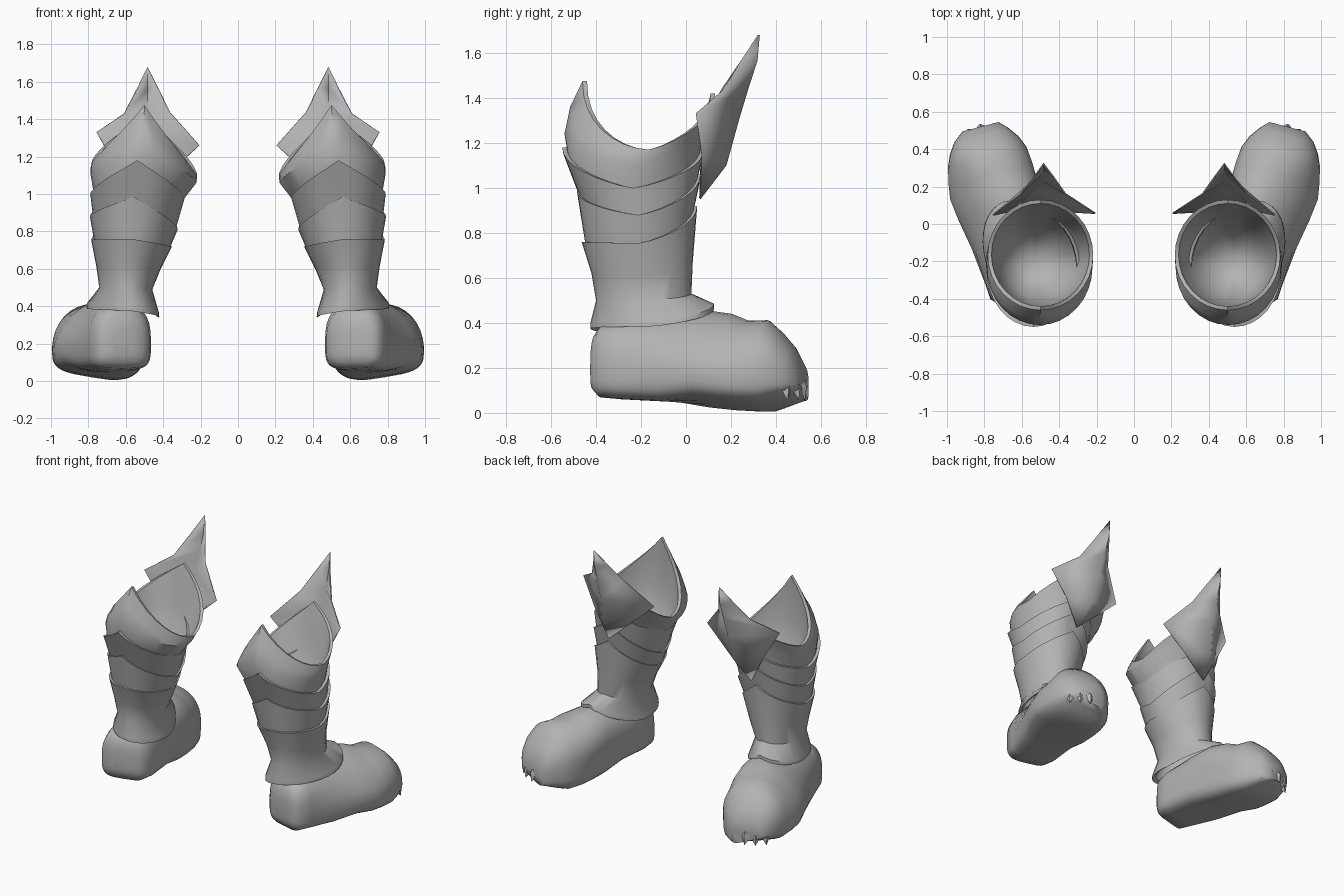
import bpy, bmesh
from math import sin, cos, pi, radians
from mathutils import Vector

cube = bpy.data.objects.get("Cube")
if cube:
    bpy.data.objects.remove(cube)

GREY = (0.45, 0.45, 0.45, 1)
metal = bpy.data.materials.new("plain_grey")
metal.use_nodes = True
metal.diffuse_color = GREY
metal.node_tree.nodes["Principled BSDF"].inputs["Base Color"].default_value = GREY
SEG = 32


def finish(name, bm, angle=45, thickness=0):
    """Turn a bmesh into a smooth part, mirrored to the other boot."""
    bmesh.ops.recalc_face_normals(bm, faces=bm.faces)
    mesh = bpy.data.meshes.new(name)
    bm.to_mesh(mesh)
    bm.free()
    mesh.materials.append(metal)
    ob = bpy.data.objects.new(name, mesh)
    bpy.context.collection.objects.link(ob)
    bpy.ops.object.select_all(action='DESELECT')
    ob.select_set(True)
    bpy.context.view_layer.objects.active = ob
    bpy.ops.object.shade_smooth_by_angle(angle=radians(angle))
    if thickness:
        ob.modifiers.new("thickness", 'SOLIDIFY').thickness = thickness
    ob.modifiers.new("other_boot", 'MIRROR').use_mirror_merge = False


def loft(bm, rings):
    rows = [[bm.verts.new(p) for p in ring] for ring in rings]
    for a, b in zip(rows, rows[1:]):
        n = len(a)
        for i in range(n):
            bm.faces.new((a[i], a[(i + 1) % n], b[(i + 1) % n], b[i]))
    return rows


def collar(cx, cy, rx, ry, front, outer, back, inner, shear=0, peak=1.3):
    """Oval ring whose height varies between front, sides and back."""
    points = []
    for i in range(SEG):
        a = 2 * pi * i / SEG
        x, y = sin(a), -cos(a)
        turn = min(a, 2 * pi - a) / (pi / 2)
        side = outer if x >= 0 else inner
        end, power = (front, peak) if turn < 1 else (back, 1.3)
        z = side + (end - side) * abs(1 - turn) ** power
        points.append((cx + rx * x + shear * ry * y, cy + ry * y, z))
    return points


def inset(ring, gap, drop):
    cx, cy, rx, ry, *heights = ring[:8]
    return (cx, cy, rx - gap, ry - gap, *[h - drop for h in heights], *ring[8:])


def shell(name, rows, bowl=()):
    """Tube from bottom to top with a thick rim, or a closed bowl inside."""
    bm = bmesh.new()
    rim = rows[-1]
    rings = rows + [inset(rim, 0.02, 0)] + list(bowl or [inset(rim, 0.025, 0.05)])
    made = loft(bm, [collar(*r) for r in rings])
    if bowl:
        bm.faces.new(made[-1])
    finish(name, bm)


SHAFT_RIM = (0.57, -0.207, 0.215, 0.257, 0.76, 0.755, 0.92, 0.715)
LOWER_RIM = (0.557, -0.21, 0.235, 0.275, 0.985, 0.88, 1.06, 0.81)
UPPER_RIM = (0.538, -0.235, 0.252, 0.315, 1.18, 1.0, 1.17, 0.975)

# Ankle shaft with a flared hem
shell("ankle_shaft", [
    (0.615, -0.15, 0.165, 0.25, 0.39, 0.4, 0.48, 0.36, 0.15),
    (0.615, -0.15, 0.19, 0.275, 0.375, 0.385, 0.465, 0.34, 0.15),
    (0.615, -0.15, 0.187, 0.275, 0.4, 0.41, 0.485, 0.365, 0.15),
    (0.6, -0.188, 0.142, 0.212, 0.5, 0.5, 0.53, 0.49, 0.05),
    (0.585, -0.195, 0.172, 0.225, 0.62, 0.61, 0.67, 0.6),
    SHAFT_RIM])

# Overlapping shin bands, each rising out of the rim below
shell("lower_band", [inset(SHAFT_RIM, 0.02, 0.03), LOWER_RIM])
shell("upper_band", [inset(LOWER_RIM, 0.02, 0.03), UPPER_RIM])

# Knee cuff with a pointed front and a hollow top
shell("knee_cuff", [
    inset(UPPER_RIM, 0.025, 0.03),
    (0.505, -0.23, 0.283, 0.31, 1.24, 1.1, 1.23, 1.06),
    (0.504, -0.205, 0.284, 0.31, 1.36, 1.14, 1.32, 1.08, 0, 1.6),
    (0.5, -0.165, 0.282, 0.295, 1.475, 1.17, 1.42, 1.1, 0, 1.8),
], bowl=[
    (0.502, -0.175, 0.255, 0.265, 1.38, 1.13, 1.34, 1.07, 0, 1.6),
    (0.51, -0.19, 0.225, 0.24, 1.18, 1.04, 1.16, 1.0),
    (0.52, -0.2, 0.18, 0.2, 1.0, 0.92, 1.0, 0.9),
    (0.53, -0.2, 0.1, 0.12, 0.87, 0.84, 0.87, 0.83),
    (0.53, -0.2, 0.03, 0.04, 0.82, 0.82, 0.82, 0.82)])

# Foot: flat-soled cross-sections from heel to toe, leaning inward at the top
ALONG = Vector((0.25, 0.97, 0))
ACROSS = Vector((0.97, -0.25, 0))


def section(cx, cy, half, low, high, power, lean=0):
    points = []
    mid = low + (high - low) * 0.4
    for i in range(SEG):
        a = 2 * pi * i / SEG
        c, s = cos(a), sin(a)
        n = power if s > 0 else 4
        u = abs(c) ** (2 / n) * (1 if c > 0 else -1)
        v = abs(s) ** (2 / n)
        p = Vector((cx, cy, mid)) + ACROSS * half * u
        if s > 0:
            p += ACROSS * -lean * v
            p.z += (high - mid) * v
        else:
            p.z += (low - mid) * v + 0.035 * u * v * (cy > 0)
        points.append(p)
    return points


bm = bmesh.new()
ends = loft(bm, [section(*s) for s in (
    (0.615, -0.407, 0.06, 0.14, 0.28, 2.2),
    (0.617, -0.397, 0.115, 0.1, 0.35, 2.5),
    (0.62, -0.365, 0.152, 0.068, 0.39, 2.8),
    (0.63, -0.28, 0.17, 0.06, 0.41, 2.8),
    (0.68, -0.08, 0.195, 0.05, 0.44, 2, 0.05),
    (0.725, 0.08, 0.222, 0.038, 0.455, 1.9, 0.07),
    (0.755, 0.19, 0.235, 0.026, 0.44, 1.9, 0.06),
    (0.768, 0.27, 0.23, 0.022, 0.41, 2, 0.03),
    (0.785, 0.36, 0.216, 0.02, 0.412, 2.1, 0.01),
    (0.8, 0.42, 0.19, 0.04, 0.36, 2.2),
    (0.815, 0.475, 0.15, 0.06, 0.295, 2.3),
    (0.82, 0.52, 0.1, 0.075, 0.21, 2.3))])
bm.faces.new(ends[0])
bm.faces.new(ends[-1])
finish("foot", bm, 70)

# Small claws round the toe
bm = bmesh.new()
for k in range(6):
    turn = radians(-65 + 21 * k)
    out = ALONG * cos(turn) + ACROSS * sin(turn)
    side = Vector((-out.y, out.x, 0))
    base = Vector((0.78, 0.34, 0.12)) + out * 0.175
    tip = bm.verts.new(base + out * 0.018 + Vector((0, 0, -0.065)))
    corners = [bm.verts.new(base + d) for d in
               (side * 0.035, out * 0.026, side * -0.035, out * -0.05)]
    top = bm.verts.new(base - out * 0.02 + Vector((0, 0, 0.07)))
    for i in range(4):
        a, b = corners[i], corners[(i + 1) % 4]
        bm.faces.new((a, b, tip))
        bm.faces.new((b, a, top))
finish("toe_claws", bm, 60)

# Folded kite-shaped plate behind the knee
bm = bmesh.new()
tip = bm.verts.new((0.483, 0.328, 1.68))
foot = bm.verts.new((0.55, 0.065, 0.95))
rows = [[bm.verts.new(p) for p in row] for row in (
    ((0.425, 0.25, 1.565), (0.483, 0.318, 1.565), (0.54, 0.25, 1.565)),
    ((0.365, 0.165, 1.44), (0.485, 0.28, 1.45), (0.61, 0.165, 1.43)),
    ((0.205, 0.06, 1.26), (0.49, 0.238, 1.31), (0.757, 0.05, 1.33)),
    ((0.38, 0.07, 1.1), (0.52, 0.18, 1.1), (0.65, 0.075, 1.14)))]
for i in range(2):
    bm.faces.new((tip, rows[0][i], rows[0][i + 1]))
    bm.faces.new((foot, rows[-1][i + 1], rows[-1][i]))
    for a, b in zip(rows, rows[1:]):
        bm.faces.new((a[i], b[i], b[i + 1], a[i + 1]))
finish("knee_back_plate", bm, 85, 0.008)
